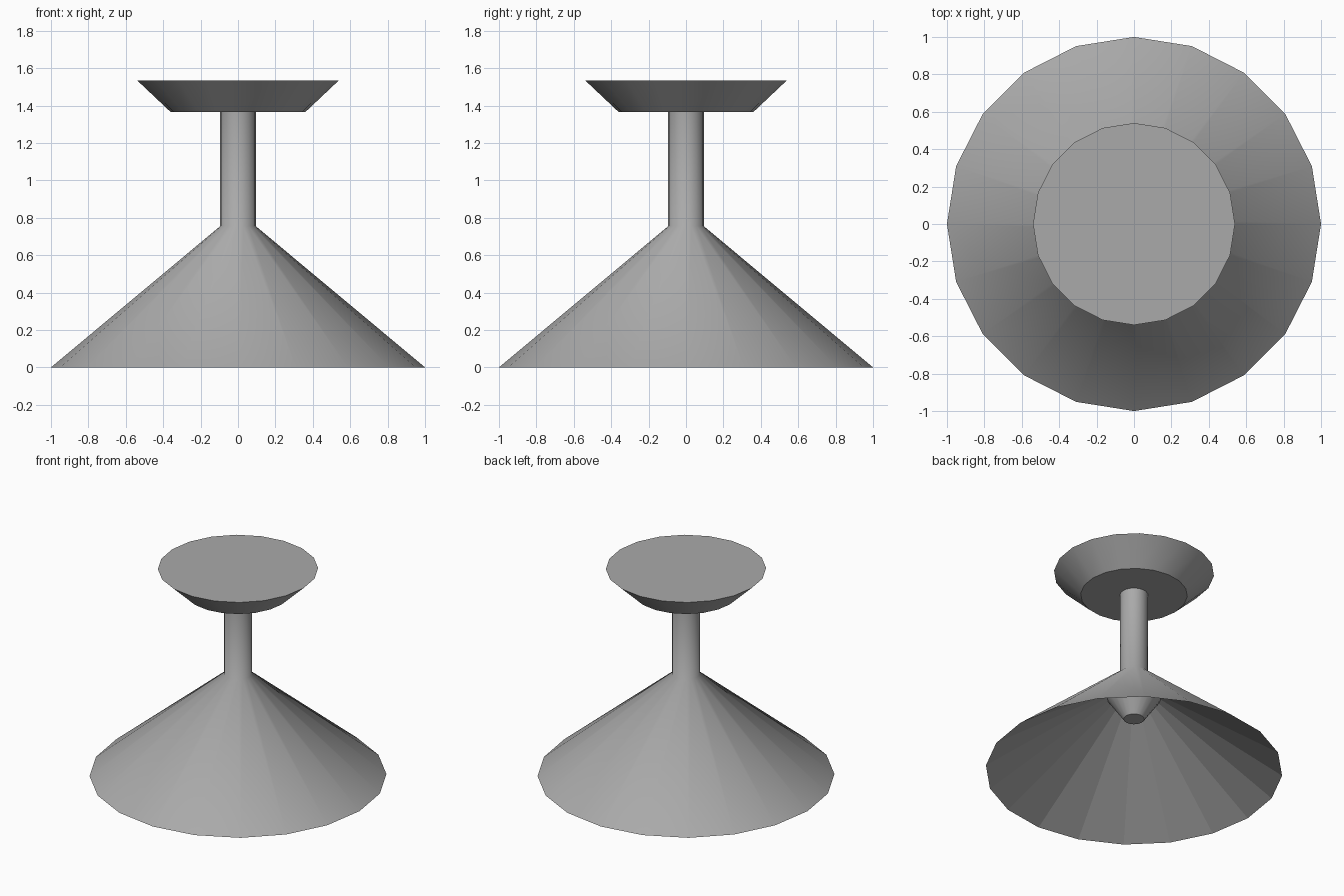
import bpy, bmesh, math

SIDES = 20

cube = bpy.data.objects.get("Cube")
if cube:
    bpy.data.objects.remove(cube, do_unlink=True)

grey = bpy.data.materials.new("satin grey")
grey.use_nodes = True
colour = (0.4, 0.4, 0.4, 1)
grey.diffuse_color = colour
grey.node_tree.nodes["Principled BSDF"].inputs["Base Color"].default_value = colour


def lathe(name, profile, cap_start=False, cap_end=False, smooth_angle=30):
    """Spin (radius, height) points, listed bottom to top for outward faces."""
    bm = bmesh.new()
    rings = []
    for r, z in profile:
        angles = [math.tau * i / SIDES for i in range(SIDES)]
        rings.append([bm.verts.new((r * math.cos(a), r * math.sin(a), z)) for a in angles])
    for low, high in zip(rings, rings[1:]):
        for i in range(SIDES):
            j = (i + 1) % SIDES
            bm.faces.new((low[i], low[j], high[j], high[i]))
    if cap_start:
        bm.faces.new(rings[0][::-1])
    if cap_end:
        bm.faces.new(rings[-1])
    mesh = bpy.data.meshes.new(name)
    bm.to_mesh(mesh)
    bm.free()
    mesh.materials.append(grey)
    obj = bpy.data.objects.new(name, mesh)
    bpy.context.collection.objects.link(obj)
    if smooth_angle:
        bpy.ops.object.select_all(action="DESELECT")
        obj.select_set(True)
        bpy.context.view_layer.objects.active = obj
        bpy.ops.object.shade_smooth_by_angle(angle=math.radians(smooth_angle))
    return obj


# Ceiling plate
lathe("ceiling_plate", [(0.36, 1.365), (0.54, 1.535)], cap_start=True, cap_end=True)

# Conical shade flowing smoothly into the stem
lathe("shade_and_stem", [(1.0, 0.0), (0.095, 0.755), (0.095, 1.365)], smooth_angle=60)

# Faceted lining that faces inward and ends at the bulb's rim
lathe("shade_lining", [(0.18, 0.56), (1.0, 0.0)], smooth_angle=0)

# Bulb hanging from the lining
lathe("bulb", [(0.07, 0.40), (0.18, 0.56)], cap_start=True)
